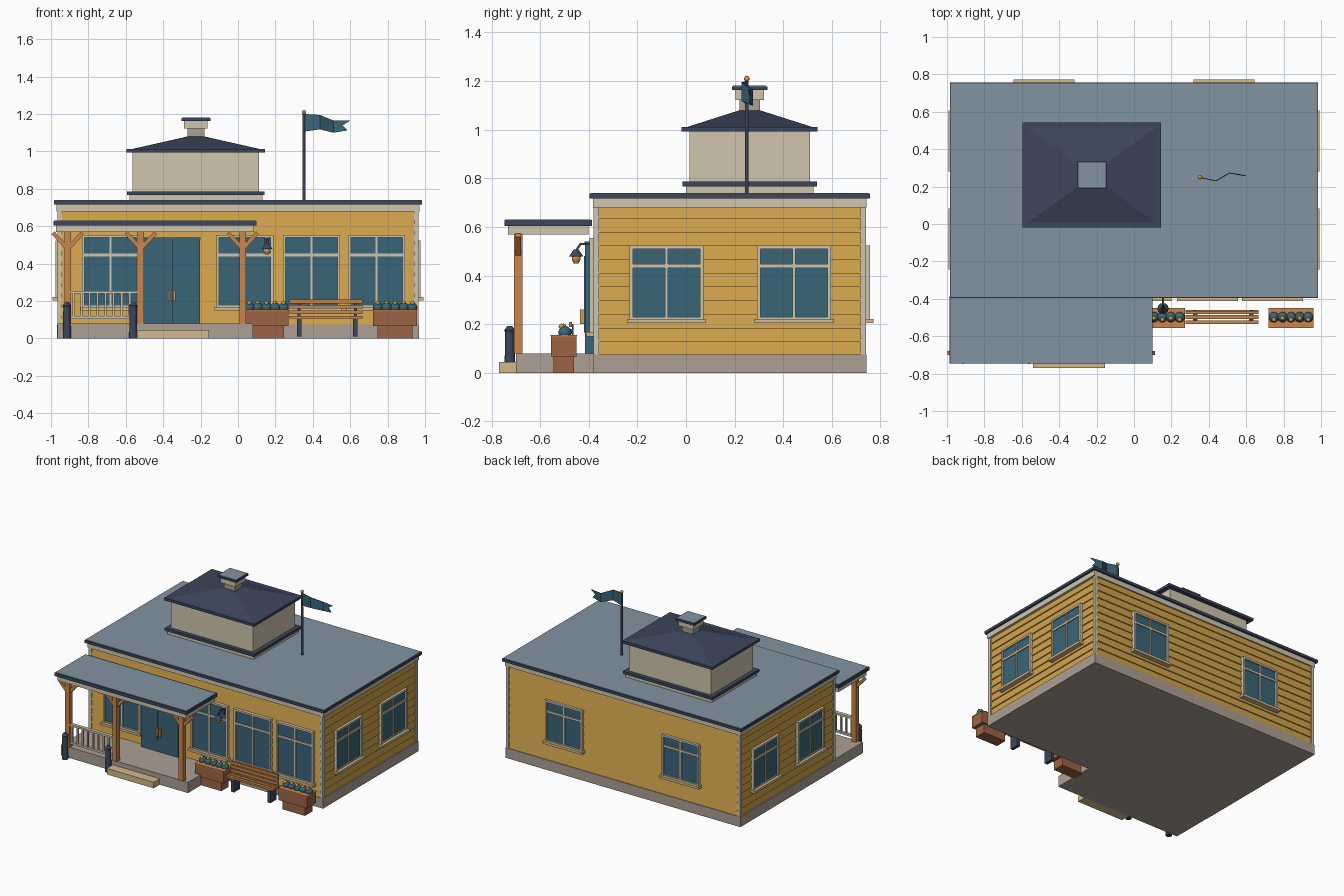
import bpy, bmesh
from math import pi, atan2, hypot
from mathutils import Matrix, Vector

if "Cube" in bpy.data.objects:
    bpy.data.objects.remove(bpy.data.objects["Cube"])


def material(name, rgb):
    linear = [(c / 255 / 12.92) if c < 11 else ((c / 255 + 0.055) / 1.055) ** 2.4 for c in rgb]
    m = bpy.data.materials.new(name)
    m.use_nodes = True
    m.diffuse_color = (*linear, 1)
    m.node_tree.nodes["Principled BSDF"].inputs["Base Color"].default_value = (*linear, 1)
    return m


MUSTARD = material("mustard_siding", (210, 164, 76))
TEAL = material("teal", (58, 101, 119))
SLATE = material("slate_roof", (130, 148, 162))
NAVY = material("navy_trim", (60, 70, 92))
CREAM = material("cream_trim", (208, 198, 174))
STONE = material("stone", (172, 160, 148))
WOOD = material("warm_wood", (200, 134, 76))
TERRACOTTA = material("terracotta", (158, 100, 70))
GOLD = material("gold", (208, 156, 74))
TAN = material("tan_stone", (210, 186, 142))


def finish(name, bm, mat, matrix=Matrix(), smooth=False):
    bmesh.ops.recalc_face_normals(bm, faces=bm.faces)
    me = bpy.data.meshes.new(name)
    bm.to_mesh(me)
    bm.free()
    me.materials.append(mat)
    for p in me.polygons:
        p.use_smooth = smooth
    ob = bpy.data.objects.new(name, me)
    ob.matrix_world = matrix
    bpy.context.collection.objects.link(ob)
    return ob


def boxes(name, mat, *limits, matrix=Matrix()):
    """One object from boxes given as (x0, x1, y0, y1, z0, z1)."""
    bm = bmesh.new()
    for x0, x1, y0, y1, z0, z1 in limits:
        place = Matrix.Translation(((x0 + x1) / 2, (y0 + y1) / 2, (z0 + z1) / 2))
        size = Matrix.Diagonal((x1 - x0, y1 - y0, z1 - z0, 1))
        bmesh.ops.create_cube(bm, size=1, matrix=place @ size)
    return finish(name, bm, mat, matrix)


def slab(name, mat, cx, cy, hx, hy, z0, z1):
    return boxes(name, mat, (cx - hx, cx + hx, cy - hy, cy + hy, z0, z1))


def rings(name, mat, cx, cy, levels):
    """Rectangular tower skinned through (half x, half y, z) levels."""
    bm = bmesh.new()
    loops = [[bm.verts.new((cx + sx * hx, cy + sy * hy, z))
              for sx, sy in ((-1, -1), (1, -1), (1, 1), (-1, 1))] for hx, hy, z in levels]
    for a, b in zip(loops, loops[1:]):
        for i in range(4):
            bm.faces.new((a[i], a[i - 3], b[i - 3], b[i]))
    bm.faces.new(loops[0])
    bm.faces.new(loops[-1])
    return finish(name, bm, mat)


def turned(name, mat, x, y, profile, sides=12):
    """Lathe of (radius, z) points around an upright axis."""
    bm = bmesh.new()
    for (r0, z0), (r1, z1) in zip(profile, profile[1:]):
        bmesh.ops.create_cone(bm, segments=sides, radius1=r0, radius2=r1, depth=z1 - z0,
                              cap_ends=True, matrix=Matrix.Translation((x, y, (z0 + z1) / 2)))
    return finish(name, bm, mat)


def balls(name, mat, radius, points):
    bm = bmesh.new()
    for p in points:
        bmesh.ops.create_icosphere(bm, subdivisions=2, radius=radius, matrix=Matrix.Translation(p))
    return finish(name, bm, mat, smooth=True)


def beam(name, mat, a, b, width):
    a, b = Vector(a), Vector(b)
    h, w = (b - a).length / 2, width / 2
    turn = Matrix.Translation((a + b) / 2) @ (b - a).to_track_quat("X", "Z").to_matrix().to_4x4()
    return boxes(name, mat, (-h, h, -w, w, -w, w), matrix=turn)


def flat_roof(name, cx, cy, hx, hy, top, fascia, rim):
    slab(name + "_fascia", CREAM, cx, cy, hx - 0.014, hy - 0.014, top - fascia, top - rim)
    slab(name + "_rim", NAVY, cx, cy, hx, hy, top - rim, top)
    slab(name + "_top", SLATE, cx, cy, hx - 0.005, hy - 0.005, top - 0.002, top + 0.003)


# Main body: stone base, lapped siding, corner boards, flat roof
CY = 0.18
slab("foundation", STONE, 0, CY, 0.967, 0.562, 0, 0.075)
levels, count, low, high = [], 11, 0.07, 0.69
step = (high - low) / count
for i in range(count):
    levels += [(0.959, 0.558, low + i * step), (0.951, 0.550, low + (i + 1) * step)]
rings("lapped_siding", MUSTARD, 0, CY, levels)
for sx in (-1, 1):
    for sy in (-1, 1):
        slab("corner_board", CREAM, sx * 0.952, CY + sy * 0.549, 0.012, 0.012, 0.075, 0.69)
flat_roof("main_roof", 0, CY, 0.985, 0.576, 0.737, 0.057, 0.02)


# Windows, drawn facing -y and turned to their wall
def window(place, z0, z1, rail):
    w, f = 0.138, 0.014
    boxes("window_glass", TEAL, (-w, w, -0.012, 0.01, z0, z1), matrix=place)
    boxes("window_frame", CREAM,
          (-w - f, -w, -0.024, 0.01, z0, z1 + f), (w, w + f, -0.024, 0.01, z0, z1 + f),
          (-w, w, -0.024, 0.01, z1, z1 + f), (-w, w, -0.019, 0.01, z0, z0 + 0.008),
          (-w, w, -0.02, 0.01, rail - 0.008, rail + 0.008),
          (-0.006, 0.006, -0.019, 0.01, z0, z1), matrix=place)
    boxes("window_sill", TAN, (-0.163, 0.163, -0.04, 0.01, z0 - 0.018, z0), matrix=place)


for x in (-0.682, 0.037, 0.393, 0.741):
    window(Matrix.Translation((x, CY - 0.552, 0)), 0.168, 0.54, 0.447)
for side in (-1, 1):
    window(Matrix.Translation((side * 0.48, CY + 0.552, 0)) @ Matrix.Rotation(pi, 4, "Z"),
           0.222, 0.51, 0.44)
    for y in (-0.08, 0.445):
        window(Matrix.Translation((side * 0.953, y, 0)) @ Matrix.Rotation(side * pi / 2, 4, "Z"),
               0.222, 0.51, 0.44)

# Double door
for side in (-1, 1):
    c = -0.355 + side * 0.077
    slab("door_leaf", TEAL, c, -0.39, 0.0755, 0.025, 0.08, 0.53)
    slab("door_panel", TEAL, c - side * 0.004, -0.416, 0.06, 0.004, 0.165, 0.48)
    slab("door_handle", GOLD, -0.355 + side * 0.014, -0.427, 0.006, 0.009, 0.2, 0.26)
slab("door_head", TEAL, -0.355, -0.39, 0.155, 0.027, 0.528, 0.54)

# Porch: floor, step, roof, braced posts
slab("porch_floor", STONE, -0.443, -0.54, 0.522, 0.16, 0, 0.08)
slab("porch_step", TAN, -0.347, -0.735, 0.193, 0.035, 0, 0.045)
flat_roof("porch_roof", -0.443, -0.567, 0.543, 0.18, 0.628, 0.06, 0.024)
for x in (-0.91, -0.52, 0.025):
    slab("porch_post", WOOD, x, -0.69, 0.018, 0.018, 0.08, 0.585)
    for side in (-1, 1):
        beam("post_brace", WOOD, (x + side * 0.005, -0.69, 0.485),
             (x + side * 0.079, -0.69, 0.565), 0.022)

# Railing and bollards
bars = [(-0.88 + i * 0.043 - 0.006, -0.88 + i * 0.043 + 0.006, -0.696, -0.684, 0.11, 0.245)
        for i in range(8)]
boxes("railing", CREAM, (-0.895, -0.535, -0.703, -0.677, 0.24, 0.254),
      (-0.895, -0.535, -0.7, -0.68, 0.105, 0.12), *bars)
for x in (-0.915, -0.56):
    turned("bollard", NAVY, x, -0.725, [(0.022, 0), (0.019, 0.165), (0.023, 0.175), (0.01, 0.192)])

# Rooftop lantern: curb, glazed box, hipped roof, vent
LX, LY = -0.225, 0.262
slab("lantern_curb", CREAM, LX, LY, 0.355, 0.262, 0.735, 0.768)
slab("lantern_ledge", NAVY, LX, LY, 0.368, 0.276, 0.766, 0.786)
slab("lantern_glass", TEAL, LX, LY, 0.33, 0.24, 0.786, 1.0)
muntins = []
for z, t in ((0.791, 0.006), (0.895, 0.007), (0.992, 0.006)):
    muntins.append((LX - 0.336, LX + 0.336, LY - 0.246, LY + 0.246, z - t, z + t))
for i in range(5):
    x = LX - 0.33 + i * 0.165
    muntins.append((x - 0.008, x + 0.008, LY - 0.248, LY + 0.248, 0.786, 1.0))
for i in range(4):
    y = LY - 0.24 + i * 0.16
    muntins.append((LX - 0.338, LX + 0.338, y - 0.008, y + 0.008, 0.786, 1.0))
boxes("lantern_muntins", CREAM, *muntins)
rings("lantern_roof", NAVY, LX, LY, [(0.37, 0.28, 0.993), (0.37, 0.28, 1.012),
                                    (0.345, 0.255, 1.012), (0.045, 0.042, 1.08)])
slab("vent_neck", STONE, LX, LY, 0.046, 0.042, 1.06, 1.125)
flat_roof("vent_cap", LX, LY, 0.077, 0.073, 1.178, 0.055, 0.015)

# Flagpole and swallowtail flag
turned("flagpole", NAVY, 0.353, 0.25, [(0.008, 0.735), (0.007, 1.2)])
balls("pole_finial", GOLD, 0.012, [(0.353, 0.25, 1.21)])
bm = bmesh.new()
columns = [(0.358, 0.25, 1.107, 1.2), (0.437, 0.233, 1.118, 1.195), (0.51, 0.275, 1.1, 1.165)]
pairs = [(bm.verts.new((x, y, a)), bm.verts.new((x, y, b))) for x, y, a, b in columns]
for (a, b), (c, d) in zip(pairs, pairs[1:]):
    bm.faces.new((a, c, d, b))
tail = [bm.verts.new(p) for p in ((0.585, 0.262, 1.112), (0.56, 0.267, 1.14), (0.6, 0.26, 1.165))]
bm.faces.new((pairs[2][0], tail[0], tail[1]))
bm.faces.new((pairs[2][0], tail[1], pairs[2][1]))
bm.faces.new((pairs[2][1], tail[1], tail[2]))
flag = finish("flag", bm, TEAL)
flag.modifiers.new("thickness", "SOLIDIFY").thickness = 0.005

# Wall lamp
slab("lamp_plate", NAVY, 0.155, -0.384, 0.012, 0.012, 0.49, 0.545)
beam("lamp_arm", NAVY, (0.155, -0.385, 0.53), (0.155, -0.435, 0.53), 0.009)
beam("lamp_arm_drop", NAVY, (0.155, -0.432, 0.533), (0.155, -0.452, 0.503), 0.009)
turned("lamp_shade", NAVY, 0.155, -0.452, [(0.03, 0.478), (0.009, 0.508)])
turned("lamp_bulb", GOLD, 0.155, -0.452, [(0.01, 0.45), (0.018, 0.465), (0.018, 0.479)])

# Planters with shrubs and blossoms
for x in (0.152, 0.84):
    slab("planter_foot", TERRACOTTA, x, -0.503, 0.093, 0.043, 0, 0.068)
    slab("planter_box", TERRACOTTA, x, -0.503, 0.118, 0.053, 0.066, 0.15)
    slab("planter_rim", WOOD, x, -0.503, 0.12, 0.054, 0.149, 0.156)
    spots = [x + (i - 2) * 0.046 for i in range(5)]
    balls("planter_shrubs", TEAL, 0.028, [(s, -0.498, 0.165) for s in spots])
    balls("planter_blossoms", GOLD, 0.012,
          [(s, -0.512 + 0.008 * (i % 2), 0.19) for i, s in enumerate(spots)])

# Bench
slats = [(0.275, 0.665, y - 0.01, y + 0.01, 0.106, 0.12) for y in (-0.525, -0.497, -0.469)]
backs = [(0.275, 0.665, -0.482, -0.468, z, z + 0.02) for z in (0.13, 0.159, 0.188)]
boxes("bench_slats", WOOD, *slats, *backs)
for x in (0.327, 0.627):
    boxes("bench_leg", NAVY, (x - 0.012, x + 0.012, -0.532, -0.463, 0.01, 0.107),
          (x - 0.008, x + 0.008, -0.469, -0.462, 0.1, 0.2))
